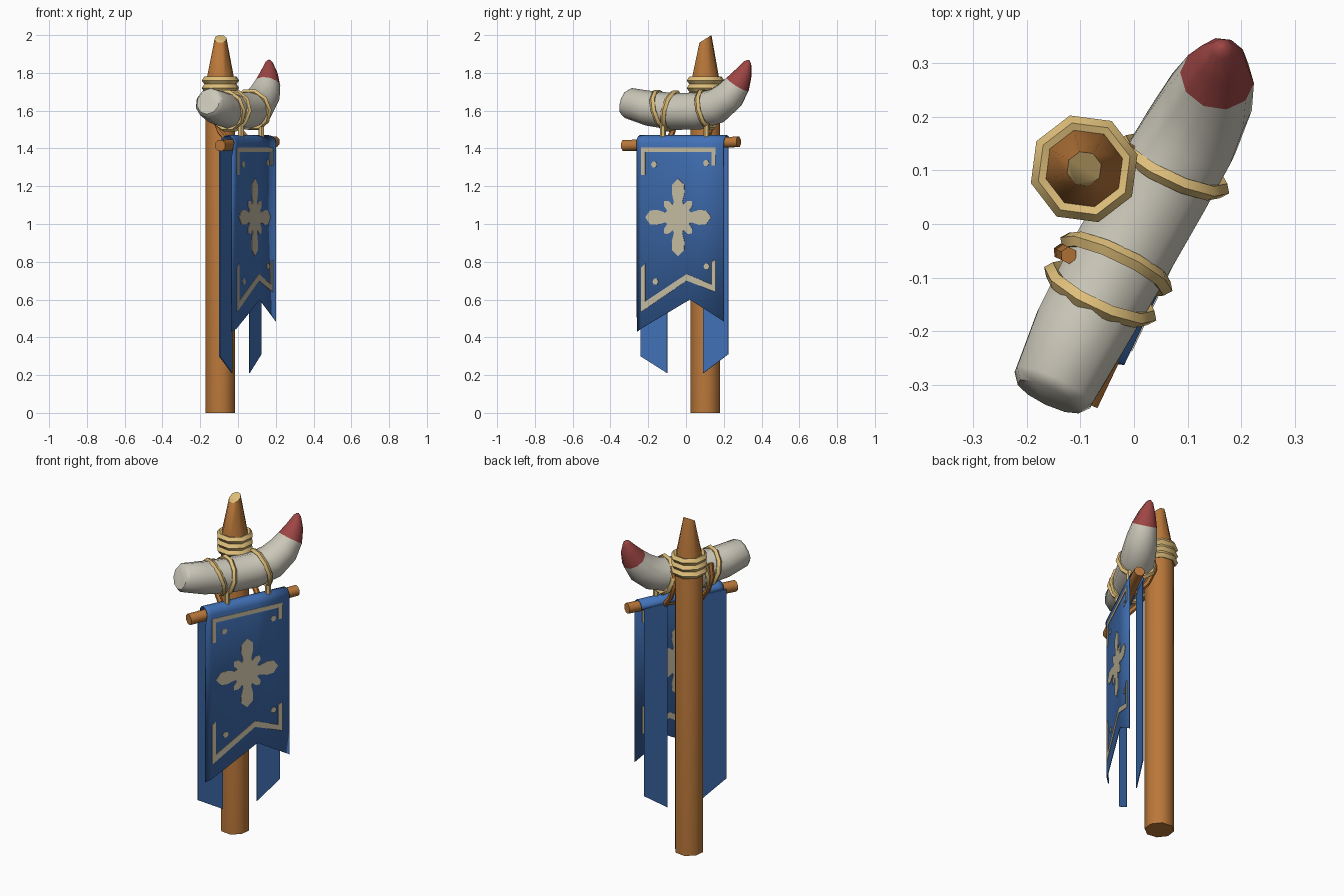
import bpy, bmesh, math
from mathutils import Vector

if "Cube" in bpy.data.objects:
    bpy.data.objects.remove(bpy.data.objects["Cube"])

def mat(name, rgb):
    m = bpy.data.materials.new(name)
    lin = [((c / 255 + 0.055) / 1.055) ** 2.4 for c in rgb]
    m.diffuse_color = (*lin, 1)
    m.use_nodes = True
    m.node_tree.nodes["Principled BSDF"].inputs["Base Color"].default_value = m.diffuse_color
    return m

WOOD = mat("orange wood", (186, 120, 58))
ROPE = mat("tan rope", (222, 190, 122))
HORN = mat("horn ivory", (204, 200, 186))
RED = mat("red tip", (158, 70, 68))
BLUE = mat("blue cloth", (66, 114, 184))
CREAM = mat("cream paint", (198, 189, 163))

U = Vector((0.4305, 0.9026, 0))      # along the banner
N = Vector((0.9026, -0.4305, 0))     # out of the banner front
Z = Vector((0, 0, 1))

def P(y, z, off=0.0):
    """Point on the banner plane, moved out by off."""
    return Vector((0.105 + 0.477 * y, y, z)) + N * off

def finish(name, bm, mats, angle=50):
    bmesh.ops.recalc_face_normals(bm, faces=bm.faces)
    me = bpy.data.meshes.new(name)
    bm.to_mesh(me)
    bm.free()
    ob = bpy.data.objects.new(name, me)
    bpy.context.collection.objects.link(ob)
    for m in mats:
        me.materials.append(m)
    smooth(ob, angle)
    return ob

def smooth(ob, angle):
    bpy.ops.object.select_all(action='DESELECT')
    ob.select_set(True)
    bpy.context.view_layer.objects.active = ob
    bpy.ops.object.shade_smooth_by_angle(angle=math.radians(angle))

def loft(name, rings, mats, rule=None, angle=50):
    """Skin a list of point rings; rule(i) gives the material of band i."""
    bm = bmesh.new()
    vs = [[bm.verts.new(p) for p in r] for r in rings]
    n = len(vs[0])
    for i in range(len(vs) - 1):
        for k in range(n):
            j = (k + 1) % n
            f = bm.faces.new((vs[i][k], vs[i][j], vs[i + 1][j], vs[i + 1][k]))
            f.material_index = rule(i) if rule else 0
    bm.faces.new(vs[0]).material_index = rule(-1) if rule else 0
    bm.faces.new(vs[-1]).material_index = rule(len(vs) - 1) if rule else 0
    return finish(name, bm, mats, angle)

def tube(name, path, radii, side, sides, mats, rule=None):
    path = [Vector(p) for p in path]
    rings = []
    for i, c in enumerate(path):
        t = (path[min(i + 1, len(path) - 1)] - path[max(i - 1, 0)]).normalized()
        s = (side - t * side.dot(t)).normalized()
        v = s.cross(t)
        rings.append([c + (s * math.cos(a) + v * math.sin(a)) * radii[i]
                      for a in (2 * math.pi * (k + 0.5) / sides for k in range(sides))])
    return loft(name, rings, mats, rule)

def torus(name, center, axis, major, minor, spin=0.0):
    bpy.ops.mesh.primitive_torus_add(major_segments=8 if spin else 10, minor_segments=5,
                                     major_radius=major, minor_radius=minor)
    ob = bpy.context.object
    ob.name = name
    ob.rotation_euler = Vector(axis).to_track_quat('Z', 'Y').to_euler() if not spin else (0, 0, spin)
    ob.location = center
    ob.data.materials.append(ROPE)
    smooth(ob, 50)

def plate(name, polys, lo, hi, m):
    """Flat prisms on the banner plane from (y, z) outlines."""
    bm = bmesh.new()
    for pts in polys:
        a = [bm.verts.new(P(y, z, lo)) for y, z in pts]
        b = [bm.verts.new(P(y, z, hi)) for y, z in pts]
        bm.faces.new(a[::-1])
        bm.faces.new(b)
        for k in range(len(pts)):
            j = (k + 1) % len(pts)
            bm.faces.new((a[k], a[j], b[j], b[k]))
    return finish(name, bm, [m], 30)

# Post with a pointed, slant-cut top
PX, PY = -0.093, 0.103
def post_ring(r, z, slope=0.0):
    out = []
    for k in range(8):
        a = math.radians(15 + 45 * k)
        out.append(Vector((PX + r * math.cos(a), PY + r * math.sin(a), z + slope * r * math.sin(a))))
    return out
top = post_ring(0.033, 1.98, 0.62)
loft("post", [post_ring(0.081, 0), post_ring(0.081, 1.74), top], [WOOD, ROPE],
     lambda i: 1 if i == 2 else 0)

# Rope rings around the post
for i, z in enumerate((1.68, 1.72, 1.76)):
    torus(f"post_rope_{i + 1}", (PX, PY, z), Z, 0.082, 0.021, math.radians(15))

# Curved horn with a red tip
horn = [(-0.158, -0.322, 1.645), (-0.150, -0.305, 1.64), (-0.10, -0.20, 1.613), (-0.03, -0.07, 1.596),
        (0.05, 0.07, 1.598), (0.105, 0.165, 1.627), (0.138, 0.23, 1.68), (0.155, 0.273, 1.74),
        (0.163, 0.305, 1.80), (0.164, 0.327, 1.855), (0.164, 0.331, 1.868)]
tube("horn", horn, [0.066, 0.082, 0.093, 0.098, 0.098, 0.095, 0.086, 0.07, 0.047, 0.02, 0.006],
     N, 10, [HORN, RED], lambda i: 1 if i >= 7 else 0)

# Rope bands around the horn
bands = [((-0.063, -0.13, 1.602), 0.26), ((-0.033, -0.075, 1.598), -0.2), ((0.073, 0.107, 1.605), 0.25)]
for i, (c, tilt) in enumerate(bands):
    torus(f"horn_band_{i + 1}", c, U + Z * tilt, 0.1, 0.016)

# Crossbar
bar = [P(y, z, -0.038) for y, z in ((-0.347, 1.415), (0.262, 1.435))]
tube("crossbar", bar, [0.032, 0.03], N, 8, [WOOD])

# Straps hanging the crossbar from the horn
for i, (c, yb) in enumerate((((-0.045, -0.095), -0.135), ((0.065, 0.10), 0.095))):
    h = Vector((c[0], c[1], 0))
    back = [h - N * 0.085 + Z * 1.66, h - N * 0.1 + Z * 1.59, h - N * 0.055 + Z * 1.49, h + N * 0.01 + Z * 1.42]
    tube(f"back_strap_{i + 1}", back, [0.016] * 4, U, 6, [WOOD])
    tube(f"front_strap_{i + 1}", [P(yb, 1.44, -0.03), P(yb, 1.54, -0.03)], [0.016] * 2, U, 6, [ROPE])

# Front banner: columns (y, bottom z, edge fold) by a profile rolled over the bar
cols = [(-0.266, 0.43, -0.016), (-0.237, 0.447, 0), (0.02, 0.60, 0), (0.2, 0.485, 0)]
R = 0.04
arc = [(-R + R * math.cos(a), 1.428 + R * math.sin(a)) for a in (math.pi * k / 6 for k in range(7))]
bm = bmesh.new()
grid = []
for y, zb, fold in cols:
    pts = [P(y, zb, fold), P(y, 1.36, fold * 0.8)] + [P(max(y, -0.262), z, o) for o, z in arc]
    grid.append([bm.verts.new(p) for p in pts])
for a, b in zip(grid, grid[1:]):
    for k in range(len(a) - 1):
        bm.faces.new((a[k], b[k], b[k + 1], a[k + 1]))
banner = finish("front_banner", bm, [BLUE], 35)
sol = banner.modifiers.new("thickness", 'SOLIDIFY')
sol.thickness, sol.offset = 0.004, 0

# Two long cloth strips behind
plate("back_strip_left", [[(-0.275, 1.43), (-0.275, 0.30), (-0.133, 0.21), (-0.133, 1.43)]], -0.083, -0.078, BLUE)
plate("back_strip_right", [[(0.057, 1.43), (0.057, 0.21), (0.188, 0.31), (0.188, 1.43)]], -0.083, -0.078, BLUE)

# Four-petal emblem
petal = [(0.205, 0), (0.178, 12), (0.135, 17), (0.085, 18), (0.075, 27), (0.105, 34), (0.122, 45)]
quarter = petal + [(r, 90 - a) for r, a in petal[-2:0:-1]]
emblem = []
for q in range(4):
    for r, a in quarter:
        t = math.radians(a + 90 * q)
        emblem.append((-0.04 + 0.85 * r * math.cos(t), 1.035 + r * math.sin(t)))
plate("emblem", [emblem], -0.0045, 0.0045, CREAM)

# Painted border and corner dots
L, Rt, w = -0.236, 0.158, 0.022
plate("border_top", [[(L, 1.405), (L, 1.26), (L + w, 1.26), (L + w, 1.38), (Rt - w, 1.38),
                      (Rt - w, 1.31), (Rt, 1.31), (Rt, 1.405)]], -0.0045, 0.0045, CREAM)
plate("border_bottom", [[(L, 0.77), (L, 0.535), (0.005, 0.70), (Rt, 0.64), (Rt, 0.81), (Rt - w, 0.80),
                         (Rt - w, 0.68), (0.005, 0.735), (L + w, 0.59), (L + w, 0.79)]],
      -0.0045, 0.0045, CREAM)
dots = [[(y + 0.016 * math.cos(k * math.pi / 3), z + 0.018 * math.sin(k * math.pi / 3)) for k in range(6)]
        for y, z in ((-0.167, 1.315), (0.108, 1.322), (-0.16, 0.695), (0.11, 0.775))]
plate("corner_dots", dots, -0.0045, 0.0045, CREAM)
